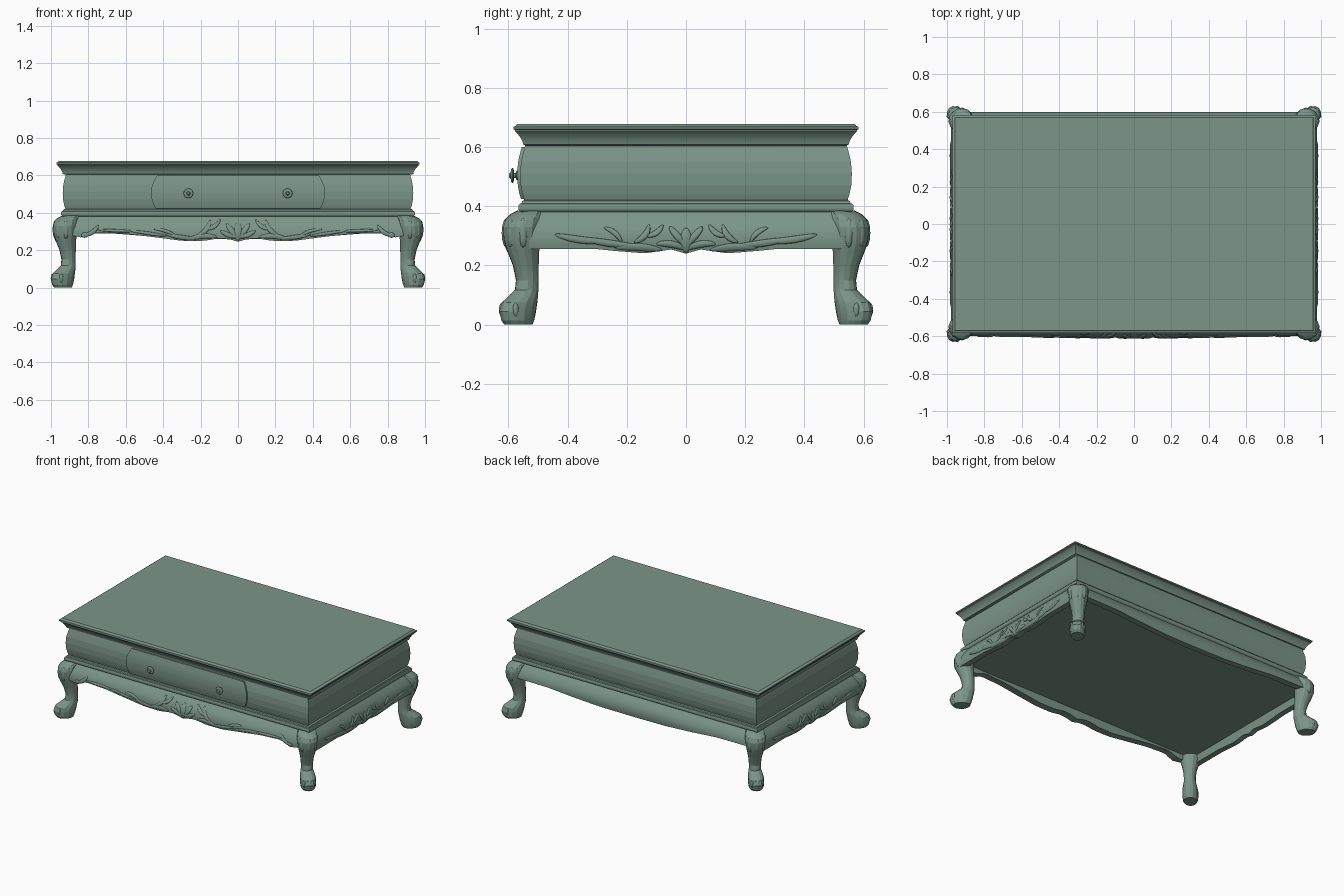
import bpy, bmesh, math

if "Cube" in bpy.data.objects:
    bpy.data.objects.remove(bpy.data.objects["Cube"])

DX = 0.38  # extra half-length of the table in x compared with y

# Grey-green paint on every part
PAINT = bpy.data.materials.new("grey_green")
PAINT.diffuse_color = (.2, .3, .25, 1)
PAINT.use_nodes = True
PAINT.node_tree.nodes["Principled BSDF"].inputs["Base Color"].default_value = PAINT.diffuse_color


def interp(table, t):
    for (a, va), (b, vb) in zip(table, table[1:]):
        if t <= b:
            return va + (vb - va) * max(0, (t - a) / (b - a))
    return table[-1][1]


def finish(name, bm, angle=35):
    bmesh.ops.recalc_face_normals(bm, faces=bm.faces)
    me = bpy.data.meshes.new(name)
    bm.to_mesh(me)
    bm.free()
    me.materials.append(PAINT)
    ob = bpy.data.objects.new(name, me)
    bpy.context.collection.objects.link(ob)
    if angle:
        bpy.ops.object.select_all(action='DESELECT')
        ob.select_set(True)
        bpy.context.view_layer.objects.active = ob
        bpy.ops.object.shade_smooth_by_angle(angle=math.radians(angle))


def loft(name, rings, angle=35):
    """Skin a list of closed rings and cap both ends."""
    bm = bmesh.new()
    vs = [[bm.verts.new(p) for p in r] for r in rings]
    n = len(rings[0])
    for a, b in zip(vs, vs[1:]):
        for i in range(n):
            j = (i + 1) % n
            bm.faces.new((a[i], a[j], b[j], b[i]))
    bm.faces.new(vs[0])
    bm.faces.new(vs[-1])
    finish(name, bm, angle)


def moulding(name, profile, dx=DX, angle=35):
    """Rectangular part whose edge follows a (z, half depth) profile."""
    loft(name, [[(-h - dx, -h, z), (h + dx, -h, z), (h + dx, h, z), (-h - dx, h, z)]
                for z, h in profile], angle)


# Box: moulded top, faceted bombe frieze, base moulding and underside
BODY = [(.412, .543), (.44, .552), (.47, .558), (.51, .560), (.55, .557), (.58, .550), (.606, .543)]
moulding("table_top", [(.604, .54), (.608, .549), (.618, .552), (.632, .559), (.645, .569),
                       (.652, .577), (.657, .577), (.66, .583), (.668, .583), (.671, .575), (.678, .57)], .388)
moulding("frieze", BODY, .377, 0)
moulding("base_moulding", [(.378, .552), (.384, .562), (.39, .566), (.402, .566),
                           (.408, .562), (.41, .556), (.417, .553), (.421, .546)])
moulding("bottom_panel", [(.305, .553), (.38, .54)])

# Drawer front with bowed ends
rings = []
for i in range(13):
    z = .424 + .176 * i / 12
    w = .465 - .03 * ((z - .505) / .09) ** 2
    h = interp(BODY, z) + .01
    rings.append([(-w, -h, z), (w, -h, z), (w, -.53, z), (-w, -.53, z)])
loft("drawer_front", rings)

# Drawer knobs, turned about y
KNOB = [(.55, .016), (.572, .016), (.575, .009), (.58, .008), (.582, .022),
        (.586, .026), (.59, .022), (.592, .011), (.597, .007)]
for s in (-1, 1):
    loft("drawer_knob", [[(s * .265 + r * math.cos(k * math.pi / 6), -d, .504 + r * math.sin(k * math.pi / 6))
                          for k in range(12)] for d, r in KNOB])

# Cabriole legs: z, centre, radius along the diagonal, radius across it
LEG = [(0, .566, .054, .042), (.015, .568, .064, .048), (.045, .568, .073, .05), (.075, .562, .07, .05),
       (.098, .548, .055, .044), (.118, .538, .042, .038), (.15, .536, .039, .038), (.2, .541, .045, .043),
       (.25, .55, .056, .054), (.29, .555, .062, .063), (.33, .556, .062, .067), (.355, .55, .06, .065),
       (.372, .538, .055, .06), (.386, .518, .048, .052)]
R2 = math.sqrt(.5)
for sy, yn in ((-1, "front"), (1, "back")):
    for sx, xn in ((-1, "left"), (1, "right")):
        rings = []
        for z, c, a, b in LEG:
            ring = []
            for k in range(14):
                p, q = a * math.cos(k * math.pi / 7), b * math.sin(k * math.pi / 7)
                ring.append((sx * (c + DX - .01 + (p - q) * R2), sy * (c + (p + q) * R2), z))
            rings.append(ring)
        loft(f"{yn}_{xn}_leg", rings, 18)

        # Toe claws on the foot and curled leaf on the knee
        bm = bmesh.new()
        blobs = [(.058, .05, 0, .012, .028), (.044, .05, -.032, .011, .025), (.044, .05, .032, .011, .025)]
        blobs += [(.048, .31, 0, .016, .05), (.032, .31, -.04, .016, .05), (.032, .31, .04, .016, .05)]
        for p, z, q, r, h in blobs:
            c = interp([(t[0], t[1]) for t in LEG], z)
            new = bmesh.ops.create_uvsphere(bm, u_segments=10, v_segments=6, radius=1)["verts"]
            for v in new:
                v.co = (sx * (c + DX - .01 + (p - q) * R2 + v.co.x * r),
                        sy * (c + (p + q) * R2 + v.co.y * r), z + v.co.z * h)
        finish(f"{yn}_{xn}_leg_carving", bm, 60)

# Aprons: bulging section, scalloped lower edge
SECTION = [(.24, .590), (.27, .598), (.3, .600), (.33, .592), (.36, .574), (.386, .552)]
FRONT = [(0, .245), (.05, .26), (.1, .264), (.18, .25), (.3, .25), (.42, .266), (.6, .288),
         (.75, .296), (.8, .275), (.84, .268), (.9, .28)]
BACK = [(0, .258), (.25, .26), (.45, .272), (.65, .288), (.9, .29)]
SIDE = [(0, .24), (.05, .254), (.14, .241), (.24, .249), (.3, .255), (.5, .255)]
FRAMES = {"front": lambda u, d, z: (u, -d, z), "back": lambda u, d, z: (-u, d, z),
          "right": lambda u, d, z: (d + DX, u, z), "left": lambda u, d, z: (-d - DX, -u, z)}


def surface(u, z, swell):
    return interp(SECTION, z) + swell * max(0, 1 - (u / .6) ** 2)


def apron(side, half, edge, swell):
    rings, n = [], 64
    for i in range(n + 1):
        u = half * (2 * i / n - 1)
        low = interp(edge, abs(u))
        ring = [FRAMES[side](u, .54, .386), FRAMES[side](u, .555, low)]
        for k in range(8):
            z = low + (.386 - low) * k / 7
            ring.append(FRAMES[side](u, surface(u, z, swell * (.386 - z) / .14), z))
        rings.append(ring)
    loft(side + "_apron", rings, 40)


def carving(side, leaves, swell):
    """Relief leaves (u, z, length, width, tilt, curl), mirrored about the middle."""
    bm = bmesh.new()
    for u0, z0, ln, wd, tilt, curl in leaves:
        t = math.radians(tilt)
        for s in ((-1, 1) if u0 else (1,)):
            new = bmesh.ops.create_uvsphere(bm, u_segments=12, v_segments=8, radius=1)["verts"]
            for v in new:
                p = v.co.z * ln
                q = v.co.x * wd + curl * v.co.z ** 2
                u = s * (u0 + p * math.cos(t) - q * math.sin(t))
                z = z0 + p * math.sin(t) + q * math.cos(t)
                d = surface(u, z, swell * (.386 - z) / .14) + v.co.y * .006
                v.co = FRAMES[side](u, d, z)
    finish(side + "_apron_carving", bm, 60)


apron("front", .9, FRONT, .012)
apron("back", .9, BACK, 0)
apron("right", .53, SIDE, 0)
apron("left", .53, SIDE, 0)

# Leaf carvings: central shell, fanned leaves, trailing stems, end scrolls
carving("front", [(0, .3, .05, .02, 90, 0), (.035, .305, .045, .014, 55, 0), (.05, .28, .05, .013, 20, .008),
                  (.13, .325, .05, .011, -30, .015), (.17, .31, .055, .013, -50, .015),
                  (.19, .275, .08, .014, -5, -.012), (.3, .268, .09, .012, 8, .006),
                  (.38, .3, .07, .009, 20, -.012), (.48, .29, .1, .009, 8, 0),
                  (.65, .304, .1, .008, 2, 0), (.78, .295, .05, .012, -35, .012),
                  (.82, .28, .018, .014, 0, 0)], .012)
for side in ("right", "left"):
    carving(side, [(0, .285, .042, .018, 90, 0), (.03, .3, .04, .012, 50, 0), (.05, .272, .05, .012, 10, -.008),
                   (.1, .31, .035, .01, -35, .01), (.14, .3, .04, .011, -50, .012),
                   (.16, .262, .08, .013, 3, -.006), (.26, .275, .09, .012, 8, .004),
                   (.24, .31, .04, .009, 40, -.01), (.36, .287, .085, .012, 8, .006)], 0)
